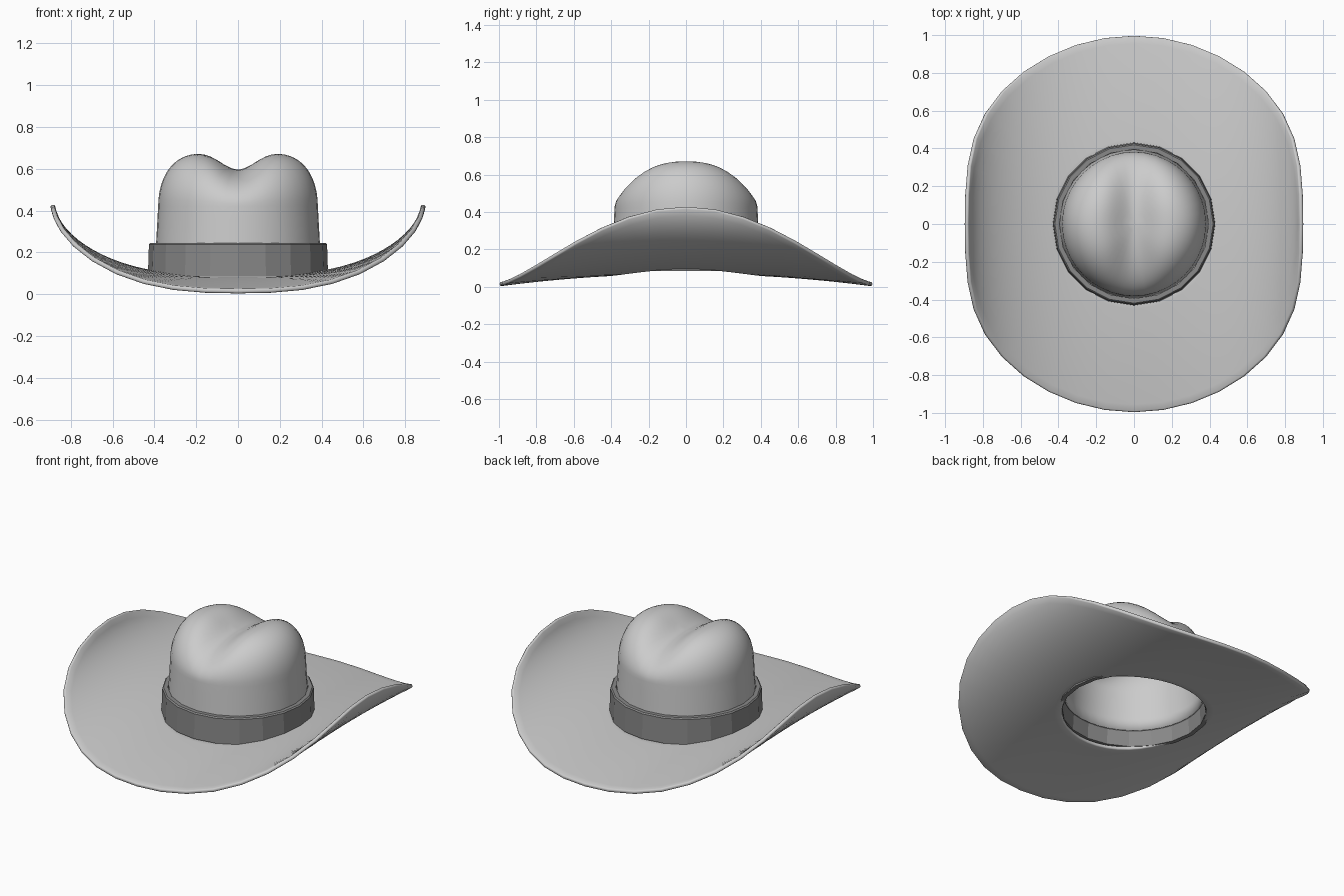
import bpy, bmesh, math

if "Cube" in bpy.data.objects:
    bpy.data.objects.remove(bpy.data.objects["Cube"])


def polar_mesh(name, rows, segs, fn, cap=False, closed=False, angle=60):
    """Rings of points fn(row, angle) joined by quads."""
    bm = bmesh.new()
    rings = [[bm.verts.new(fn(r, 2 * math.pi * i / segs)) for i in range(segs)]
             for r in rows]
    pairs = list(zip(rings, rings[1:]))
    if closed:
        pairs.append((rings[-1], rings[0]))
    for a, b in pairs:
        for i in range(segs):
            j = (i + 1) % segs
            bm.faces.new((a[i], a[j], b[j], b[i]))
    if cap:
        top = bm.verts.new(fn(('dome', 0.0), 0))
        for i in range(segs):
            bm.faces.new((rings[-1][i], rings[-1][(i + 1) % segs], top))
    bmesh.ops.recalc_face_normals(bm, faces=bm.faces)
    me = bpy.data.meshes.new(name)
    bm.to_mesh(me)
    bm.free()
    ob = bpy.data.objects.new(name, me)
    bpy.context.collection.objects.link(ob)
    bpy.ops.object.select_all(action='DESELECT')
    ob.select_set(True)
    bpy.context.view_layer.objects.active = ob
    if angle:
        bpy.ops.object.shade_smooth_by_angle(angle=math.radians(angle))
    return ob


def thicken(ob, thickness, offset):
    m = ob.modifiers.new("thickness", 'SOLIDIFY')
    m.thickness, m.offset = thickness, offset


# Brim: round sheet with the sides curled up and front and back drooping
def brim_point(r, t):
    x, y = r * math.cos(t), r * math.sin(t)
    ax = abs(x)
    z = 0.079 - 0.066 * y * y + 0.352 * ax ** 3
    return (math.copysign(ax - 0.112 * ax ** 8, x), y, z)


brim = polar_mesh("brim", [0.405 + 0.591 * i / 14 for i in range(15)], 40, brim_point)
thicken(brim, 0.022, 0)
bev = brim.modifiers.new("rounded_edge", 'BEVEL')
bev.width, bev.segments, bev.angle_limit = 0.008, 2, math.radians(50)


# Crown: near-upright wall, then a dome with a crease running front to back
def crown_point(row, t):
    kind, v = row
    c, s = math.cos(t), math.sin(t)
    if kind == 'wall':
        r = 0.394 - 0.012 * (v - 0.2) / 0.22
        return (r * c, r * s, v)
    n = 2 + 2.3 * c * c
    h = math.sqrt(max(0, 1 - v ** n))
    x, y = 0.382 * v * c, 0.382 * v * s
    crease = 0.088 * h * math.exp(-(x / 0.115) ** 2)
    return (x, y, 0.42 + 0.263 * h - crease)


rows = [('wall', z) for z in (0.18, 0.25, 0.3, 0.36)]
rows += [('dome', math.cos(math.pi / 2 * i / 18)) for i in range(18)]
crown = polar_mesh("crown", rows, 40, crown_point, cap=True)
thicken(crown, 0.01, -1)


# Hat band: faceted ring around the foot of the crown
def band_point(p, t):
    return (p[0] * math.cos(t), p[0] * math.sin(t), p[1])


band = polar_mesh("hat_band",
                  [(0.431, 0.085), (0.426, 0.238), (0.419, 0.245),
                   (0.395, 0.245), (0.405, 0.085)],
                  20, band_point, closed=True, angle=0)
mat = bpy.data.materials.new("dark_band")
mat.diffuse_color = (0.25, 0.25, 0.25, 1)
mat.use_nodes = True
mat.node_tree.nodes["Principled BSDF"].inputs["Base Color"].default_value = mat.diffuse_color
band.data.materials.append(mat)
